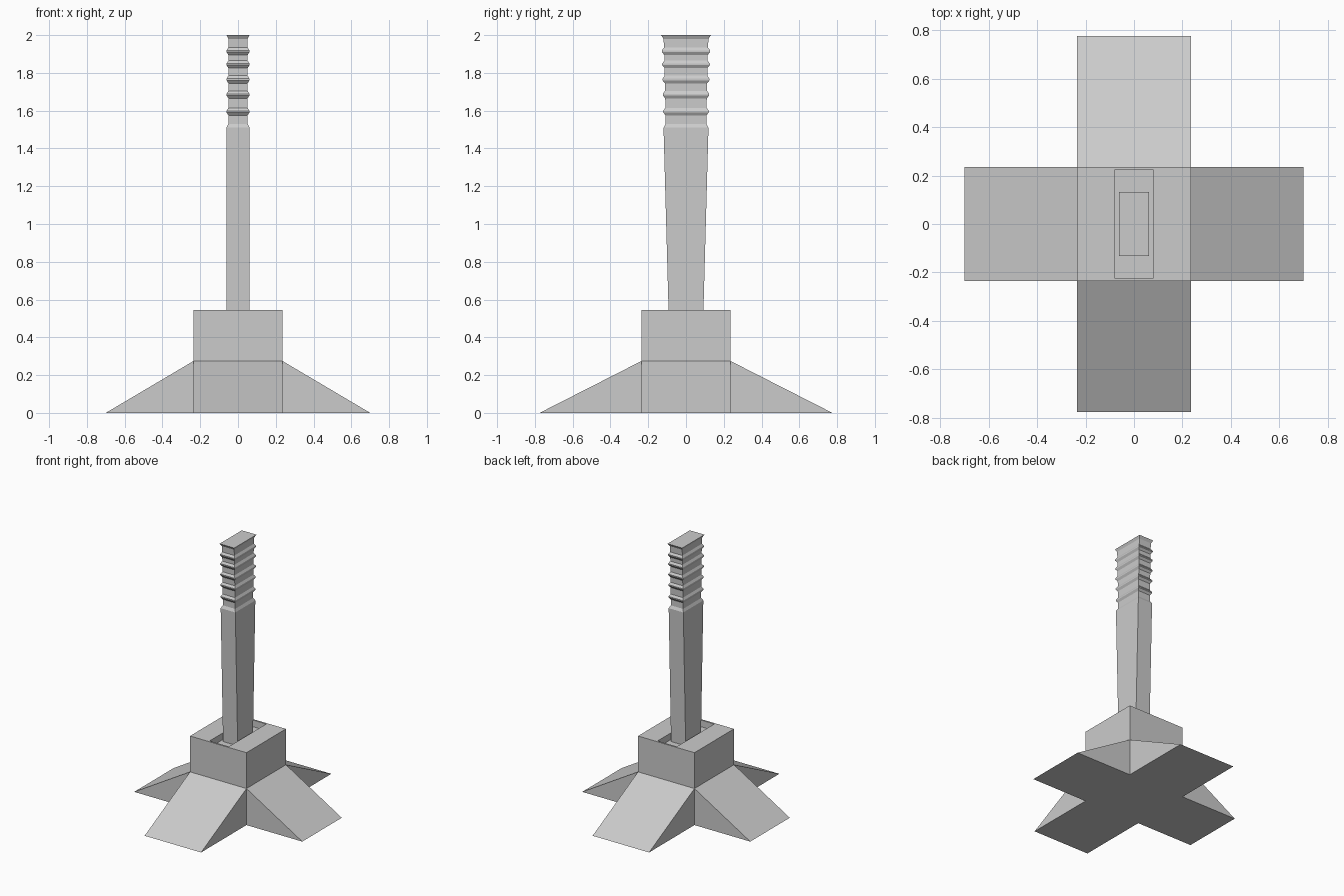
import bpy, bmesh

if "Cube" in bpy.data.objects:
    bpy.data.objects.remove(bpy.data.objects["Cube"])


def make_object(name, faces):
    """Build one welded, flat-shaded object from lists of face corners."""
    bm = bmesh.new()
    for corners in faces:
        bm.faces.new([bm.verts.new(c) for c in corners])
    bmesh.ops.remove_doubles(bm, verts=bm.verts, dist=1e-5)
    bmesh.ops.recalc_face_normals(bm, faces=bm.faces)
    mesh = bpy.data.meshes.new(name)
    bm.to_mesh(mesh)
    bm.free()
    obj = bpy.data.objects.new(name, mesh)
    bpy.context.collection.objects.link(obj)
    return obj


def ring(hx, hy, z):
    return [(-hx, -hy, z), (hx, -hy, z), (hx, hy, z), (-hx, hy, z)]


def bridge(a, b):
    return [[a[i], a[(i + 1) % 4], b[(i + 1) % 4], b[i]] for i in range(4)]


def loft(rings):
    return [f for a, b in zip(rings, rings[1:]) for f in bridge(a, b)]


# Base: square block with a shallow slot in the top
H, SHOULDER, TOP, FLOOR = 0.235, 0.275, 0.545, 0.495
bottom = ring(H, H, 0)
shoulder = ring(H, H, SHOULDER)
slot_floor = ring(0.08, 0.222, FLOOR)
faces = loft([shoulder, ring(H, H, TOP), ring(0.08, 0.222, TOP), slot_floor])
faces += [bottom, slot_floor]

# Four ramps sloping down to the ground, forming a cross
for i, (dx, dy) in enumerate([(0, -0.54), (0.465, 0), (0, 0.54), (-0.465, 0)]):
    j = (i + 1) % 4
    a, b, c, d = bottom[i], bottom[j], shoulder[j], shoulder[i]
    e = (a[0] + dx, a[1] + dy, 0)
    f = (b[0] + dx, b[1] + dy, 0)
    faces += [[a, b, f, e], [e, f, c, d], [a, e, d], [b, c, f]]
make_object("base", faces)

# Post: widening shaft, then a ribbed grip with a flared end
rings = [ring(0.061, 0.091, FLOOR), ring(0.061, 0.119, 1.51), ring(0.051, 0.108, 1.53)]
ribs = [(1.595, 0.121), (1.685, 0.123), (1.765, 0.125), (1.845, 0.126), (1.915, 0.128)]
for z, hy in ribs:
    rings += [ring(0.051, hy - 0.013, z - 0.02),
              ring(0.061, hy, z - 0.004),
              ring(0.061, hy, z + 0.004),
              ring(0.051, hy - 0.012, z + 0.02)]
rings += [ring(0.051, 0.119, 1.98), ring(0.061, 0.132, 2.0)]
make_object("post", loft(rings) + [rings[0], rings[-1]])
